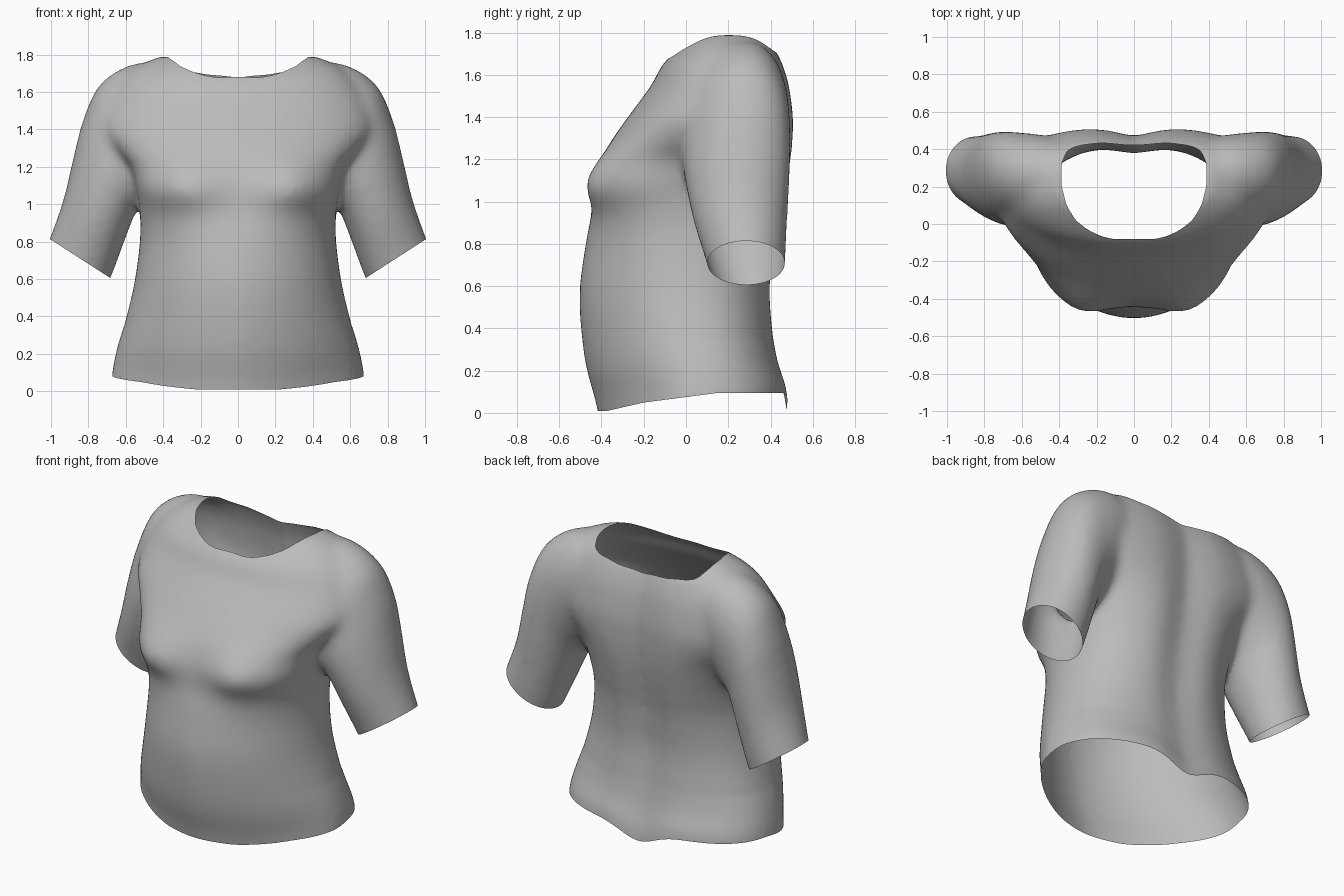
import bpy, bmesh, math
from mathutils import Vector

cube = bpy.data.objects.get("Cube")
if cube:
    bpy.data.objects.remove(cube, do_unlink=True)

SEGMENTS = 64
ANGLES = [2 * math.pi * i / SEGMENTS for i in range(SEGMENTS)]


def power(value, n):
    return math.copysign(abs(value) ** (2 / n), value)


def gauss(value, centre, spread):
    return math.exp(-((value - centre) / spread) ** 2)


def loft(bm, rings):
    """Skin a closed volume over a list of point rings."""
    loops = [[bm.verts.new(p) for p in ring] for ring in rings]
    for a, b in zip(loops, loops[1:]):
        for i in range(SEGMENTS):
            j = (i + 1) % SEGMENTS
            bm.faces.new((a[i], a[j], b[j], b[i]))
    bm.faces.new(loops[0])
    bm.faces.new(loops[-1])


def smooth_rows(rows, steps):
    """Catmull-Rom interpolation of parameter rows."""
    out = []
    for i in range(len(rows) - 1):
        quad = [rows[max(i - 1, 0)], rows[i], rows[i + 1], rows[min(i + 2, len(rows) - 1)]]
        for s in range(steps):
            t = s / steps
            out.append([b + 0.5 * t * (c - a + t * (2*a - 5*b + 4*c - d + t * (3*(b - c) + d - a)))
                        for a, b, c, d in zip(*quad)])
    return out + [list(rows[-1])]


# Torso: height, half width, front, back, y of widest point, front and back squareness
TORSO = [
    (-0.10, 0.68, -0.40, 0.49, 0.05, 1.65, 2.5),
    (0.05, 0.67, -0.43, 0.485, 0.05, 1.65, 2.5),
    (0.25, 0.635, -0.48, 0.44, 0.04, 1.75, 2.4),
    (0.55, 0.56, -0.505, 0.415, 0.02, 1.9, 2.3),
    (0.80, 0.525, -0.475, 0.44, 0.02, 2.05, 2.3),
    (0.95, 0.525, -0.445, 0.47, 0.03, 2.4, 2.4),
    (1.08, 0.545, -0.435, 0.495, 0.05, 3.1, 2.5),
    (1.20, 0.58, -0.40, 0.51, 0.08, 2.8, 2.7),
    (1.30, 0.67, -0.345, 0.515, 0.11, 2.3, 2.8),
    (1.40, 0.73, -0.275, 0.515, 0.14, 2.1, 2.8),
    (1.55, 0.70, -0.165, 0.495, 0.19, 2.1, 2.7),
    (1.65, 0.64, -0.11, 0.465, 0.22, 2.2, 2.6),
    (1.73, 0.55, -0.025, 0.425, 0.22, 2.3, 2.6),
    (1.79, 0.42, 0.06, 0.35, 0.22, 2.4, 2.6),
]


def torso_ring(z, width, front, back, mid, n_front, n_back):
    ring = []
    for a in ANGLES:
        s = math.sin(a)
        n, reach = (n_back, back - mid) if s > 0 else (n_front, mid - front)
        x = width * power(math.cos(a), n)
        y = mid + power(s, n) * reach
        if s > 0:      # spine hollow
            y -= 0.05 * gauss(x, 0, 0.13) * gauss(z, 1.1, 1.0)
        else:          # bust
            y -= 0.055 * gauss(abs(x), 0.28, 0.16) * gauss(z, 1.09, 0.13)
        ring.append((x, y, z))
    return ring


# Sleeve: outer x, outer z, inner x, inner z, front y, back y, backward lean of the outer edge
SLEEVE = [
    (0.30, 1.75, 0.30, 1.25, 0.06, 0.43, 0.03),
    (0.54, 1.755, 0.40, 1.12, 0.0, 0.47, 0.04),
    (0.73, 1.65, 0.46, 1.04, -0.015, 0.485, 0.05),
    (0.825, 1.46, 0.51, 1.00, -0.01, 0.49, 0.05),
    (0.88, 1.25, 0.545, 0.96, 0.0, 0.49, 0.03),
    (0.935, 1.02, 0.60, 0.82, 0.035, 0.48, 0.01),
    (1.01, 0.81, 0.68, 0.605, 0.10, 0.47, 0.0),
    (1.055, 0.70, 0.735, 0.495, 0.13, 0.46, 0.0),
]


def sleeve_ring(side, ox, oz, ix, iz, front, back, lean):
    ring = []
    for a in ANGLES:
        c, s = math.cos(a), math.sin(a)
        ring.append((side * ((ox + ix) / 2 + c * (ox - ix) / 2),
                     (front + back) / 2 + s * (back - front) / 2 + c * lean,
                     (oz + iz) / 2 + c * (oz - iz) / 2))
    return ring


# Closed volumes of torso and sleeves, fused into one skin
bm = bmesh.new()
loft(bm, [torso_ring(*r) for r in smooth_rows(TORSO, 4)])
for side in (1, -1):
    loft(bm, [sleeve_ring(side, *r) for r in smooth_rows(SLEEVE, 4)])
bmesh.ops.recalc_face_normals(bm, faces=bm.faces)
mesh = bpy.data.meshes.new("shirt")
bm.to_mesh(mesh)
bm.free()
shirt = bpy.data.objects.new("shirt", mesh)
bpy.context.collection.objects.link(shirt)
bpy.context.view_layer.objects.active = shirt
shirt.select_set(True)
fuse = shirt.modifiers.new("fuse", "REMESH")
fuse.mode = "VOXEL"
fuse.voxel_size = 0.02
relax = shirt.modifiers.new("relax", "SMOOTH")
relax.iterations = 18
for name in ("fuse", "relax"):
    bpy.ops.object.modifier_apply(modifier=name)

bm = bmesh.new()
bm.from_mesh(mesh)


def cut(point, normal, keep):
    """Slice the chosen faces and discard the side the normal points to."""
    faces = [f for f in bm.faces if keep(f.calc_center_median())]
    geom = faces + list({e for f in faces for e in f.edges}) + list({v for f in faces for v in f.verts})
    bmesh.ops.bisect_plane(bm, geom=geom, plane_co=point, plane_no=normal, clear_outer=True)


# Open the hem and the cuffs
cut(Vector((0, 0, 0)), Vector((0, 0, -1)), lambda c: c.z < 0.3)
for side in (1, -1):
    cut(Vector((side * 0.845, 0.28, 0.71)), Vector((side * 0.2, 0, -0.31)),
        lambda c: c.x * side > 0.61 and c.z > 0.4)

# Open the neck with a shape that flares upward at the back, then even out its rim
NECK_Y = 0.27


def in_neck(p):
    depth, n = (0.16 + 0.9 * (p.z - 1.69), 3) if p.y > NECK_Y else (0.355, 2.5)
    return p.z > 1.55 and depth > 0 and abs(p.x / 0.385) ** n + abs((p.y - NECK_Y) / depth) ** n < 1


hole = [f for f in bm.faces if in_neck(f.calc_center_median())]
bmesh.ops.delete(bm, geom=hole, context="FACES")
rim = [v for v in bm.verts if v.is_boundary and v.co.z > 1.5]
for _ in range(8):
    moved = {}
    for v in rim:
        ends = [e.other_vert(v).co for e in v.link_edges if e.is_boundary]
        moved[v] = v.co * 0.5 + sum(ends, Vector()) * (0.5 / len(ends))
    for v, co in moved.items():
        v.co = co

# Curve the hem: low in front, raised at the sides, dipping towards centre back
for v in bm.verts:
    fade = max(0, 1 - v.co.z / 0.35)
    lift = min(0.095, max(0.01, 0.075 + 0.13 * v.co.y - 0.1 * max(0, -v.co.y - 0.2)))
    if v.co.y > 0:
        lift -= 0.08 * gauss(v.co.x, 0, 0.16)
    v.co.z += lift * fade

bmesh.ops.recalc_face_normals(bm, faces=bm.faces)
bm.to_mesh(mesh)
bm.free()

# Plain grey cloth
cloth = bpy.data.materials.new("grey_cloth")
cloth.use_nodes = True
colour = (0.5, 0.5, 0.5, 1)
cloth.diffuse_color = colour
cloth.node_tree.nodes["Principled BSDF"].inputs["Base Color"].default_value = colour
mesh.materials.clear()
mesh.materials.append(cloth)
bpy.ops.object.shade_smooth()
